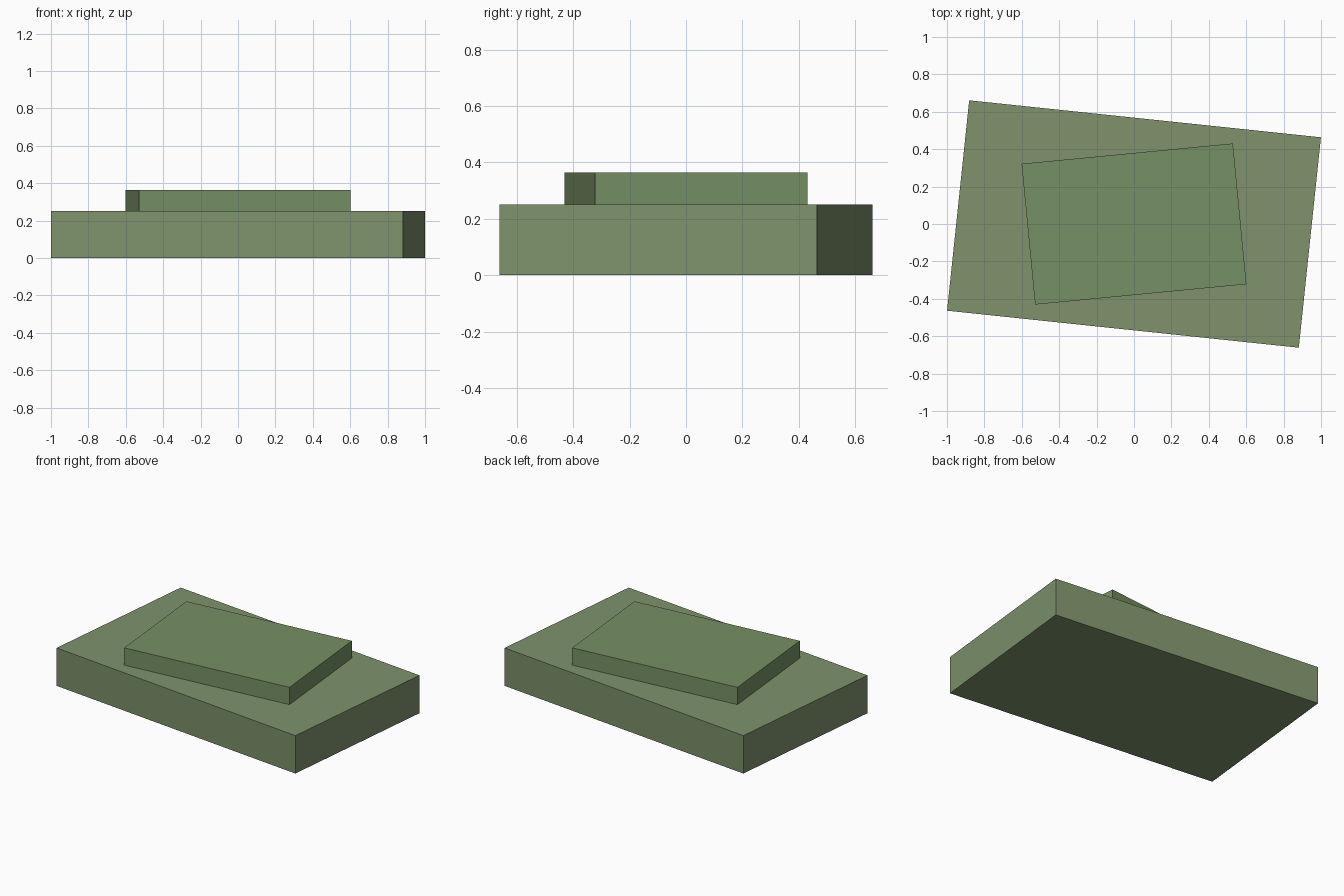
import bpy
from math import radians

if "Cube" in bpy.data.objects:
    bpy.data.objects.remove(bpy.data.objects["Cube"])


def slab(name, size, z_bottom, angle, color):
    """Box of the given size, turned about z, with its own colour."""
    bpy.ops.mesh.primitive_cube_add(size=1, location=(0, 0, z_bottom + size[2] / 2))
    obj = bpy.context.object
    obj.name = name
    obj.scale = size
    obj.rotation_euler.z = radians(angle)
    mat = bpy.data.materials.new(name + "_green")
    mat.diffuse_color = (*color, 1)
    mat.use_nodes = True
    mat.node_tree.nodes["Principled BSDF"].inputs["Base Color"].default_value = mat.diffuse_color
    obj.data.materials.append(mat)
    return obj


# Wide lower slab, turned clockwise
slab("lower_slab", (1.891, 1.131, 0.25), 0.0, -6.0, (0.21, 0.29, 0.15))
# Smaller, thinner slab on top, turned the other way
slab("upper_slab", (1.135, 0.756, 0.114), 0.25, 5.5, (0.18, 0.28, 0.125))
